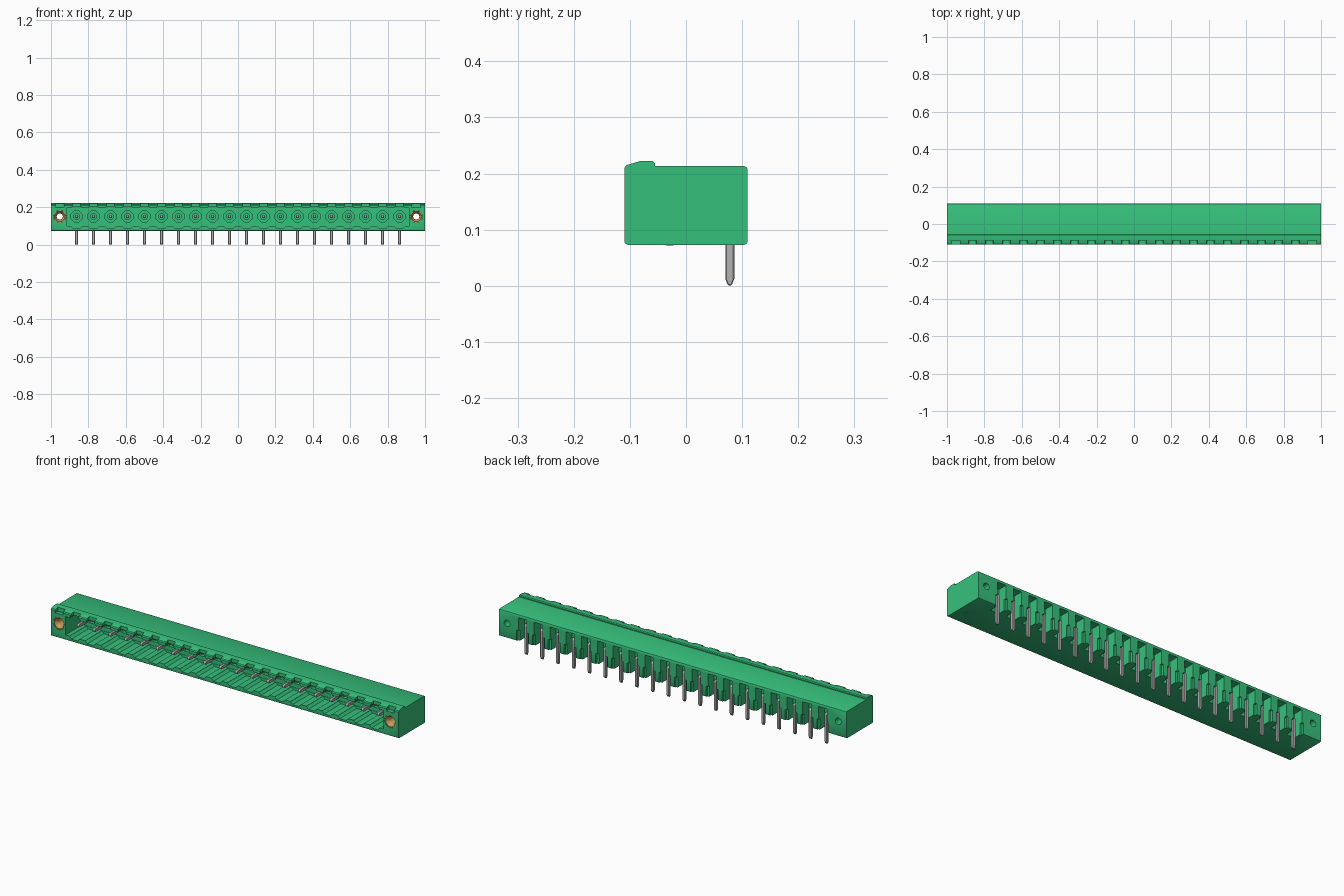
import bpy
import bmesh
import math

cube = bpy.data.objects.get("Cube")
if cube:
    bpy.data.objects.remove(cube, do_unlink=True)

COUNT, PITCH, AXIS_Z, SCREW_X = 20, 0.0909, 0.15, 0.953
pins = [(i - (COUNT - 1) / 2) * PITCH for i in range(COUNT)]
screws = [-SCREW_X, SCREW_X]


def material(name, rgb, metallic=0.0):
    m = bpy.data.materials.new(name)
    m.use_nodes = True
    m.diffuse_color = (*rgb, 1)
    m.node_tree.nodes["Principled BSDF"].inputs["Base Color"].default_value = (*rgb, 1)
    return m


green = material("green plastic", (0.037, 0.53, 0.2))
steel = material("pin metal", (0.45, 0.45, 0.45))
brass = material("brass", (0.55, 0.34, 0.11))


def finish(name, bm, mat):
    bmesh.ops.recalc_face_normals(bm, faces=bm.faces[:])
    mesh = bpy.data.meshes.new(name)
    bm.to_mesh(mesh)
    bm.free()
    mesh.materials.append(mat)
    obj = bpy.data.objects.new(name, mesh)
    bpy.context.collection.objects.link(obj)
    return obj


def prisms(name, profile, axis, lo, hi, mat, offsets=(0,)):
    """Extrude a profile along x (points are y, z) or y (points are x, z), once per x offset."""
    bm = bmesh.new()
    for dx in offsets:
        rings = []
        for t in (lo, hi):
            rings.append([bm.verts.new((t + dx, a, b) if axis == "x" else (a + dx, t, b))
                          for a, b in profile])
        n = len(profile)
        bm.faces.new(rings[0])
        bm.faces.new(rings[1][::-1])
        for i in range(n):
            j = (i + 1) % n
            bm.faces.new((rings[0][i], rings[0][j], rings[1][j], rings[1][i]))
    return finish(name, bm, mat)


def rect(w, z0, z1):
    return [(-w, z0), (w, z0), (w, z1), (-w, z1)]


def disc(r, n, turn=0.0):
    return [(r * math.cos(2 * math.pi * (i + turn) / n),
             AXIS_Z + r * math.sin(2 * math.pi * (i + turn) / n)) for i in range(n)]


def activate(obj):
    bpy.ops.object.select_all(action="DESELECT")
    obj.select_set(True)
    bpy.context.view_layer.objects.active = obj


def cut(target, profile, lo, hi, offsets=(0,)):
    cutter = prisms("cutter", profile, "y", lo, hi, green, offsets)
    cutter.hide_render = True
    mod = target.modifiers.new("cut", "BOOLEAN")
    mod.operation, mod.solver, mod.object = "DIFFERENCE", "EXACT", cutter
    activate(target)
    bpy.ops.object.modifier_apply(modifier=mod.name)
    bpy.data.objects.remove(cutter, do_unlink=True)


# Housing: side outline with rounded corners and the raised front ridge
outline = [(-0.104, 0.073), (0.104, 0.073), (0.108, 0.075), (0.11, 0.079),
           (0.11, 0.207), (0.108, 0.211), (0.104, 0.213), (-0.055, 0.213),
           (-0.055, 0.218), (-0.059, 0.222), (-0.082, 0.222), (-0.106, 0.215),
           (-0.11, 0.21), (-0.11, 0.079), (-0.108, 0.075)]
housing = prisms("housing", outline, "x", -1, 1, green)

# Front cavity, guide channels in its floor and ceiling, and contact recesses
cut(housing, rect(0.915, 0.1, 0.195), -0.2, 0.03)
cut(housing, [(-0.018, 0.087), (0.018, 0.087), (0.03, 0.099), (0.03, 0.12),
              (-0.03, 0.12), (-0.03, 0.099)], -0.2, 0.028, pins)
cut(housing, rect(0.026, 0.18, 0.202), -0.2, 0.028, pins)
cut(housing, disc(0.032, 8, 0.5), 0.0, 0.048, pins)

# Latch notches along the ridge
cut(housing, rect(0.022, 0.199, 0.25), -0.2, -0.088, pins + screws)

# Rear slots that hold the bent pins, with a shallow wider step around them
cut(housing, rect(0.024, 0.05, 0.197), 0.06, 0.2, pins)
cut(housing, rect(0.034, 0.05, 0.13), 0.098, 0.21, pins)

# Screw bores
cut(housing, disc(0.033, 32), -0.2, -0.02, screws)
cut(housing, disc(0.0165, 24), -0.1, 0.2, screws)

# Bent contact pins with chamfered tips
pin_side = [(-0.082, 0.145), (-0.075, 0.142), (0.07, 0.142), (0.07, 0.012),
            (0.0745, 0.001), (0.078, 0), (0.0815, 0.001), (0.086, 0.012),
            (0.086, 0.152), (0.08, 0.158), (-0.075, 0.158), (-0.082, 0.155)]
contacts = prisms("contact_pins", pin_side, "x", -0.0075, 0.0075, steel, pins)
bevel = contacts.modifiers.new("soft edges", "BEVEL")
bevel.width, bevel.segments = 0.002, 1

# Round collars where the pins enter the back of the cavity
collars = prisms("pin_collars", disc(0.018, 12), "y", 0.025, 0.05, green, pins)

# Countersunk threaded inserts, lathed around y
for side, x in (("right", -SCREW_X), ("left", SCREW_X)):
    bm = bmesh.new()
    section = [(0.0325, -0.109), (0.0275, -0.109), (0.025, -0.103), (0.0185, -0.095),
               (0.0168, -0.09), (0.0168, -0.021), (0.0325, -0.021)]
    steps = 32
    rings = [[bm.verts.new((x + r * math.cos(2 * math.pi * k / steps), y,
                            AXIS_Z + r * math.sin(2 * math.pi * k / steps)))
              for r, y in section] for k in range(steps)]
    for k in range(steps):
        a, b = rings[k], rings[(k + 1) % steps]
        for i in range(len(section)):
            j = (i + 1) % len(section)
            bm.faces.new((a[i], a[j], b[j], b[i]))
    insert = finish(side + "_threaded_insert", bm, brass)
    activate(insert)
    bpy.ops.object.shade_smooth_by_angle(angle=math.radians(30))

# Small standoff pads under the housing
pad = [(-0.036, 0.0715), (-0.022, 0.0715), (-0.022, 0.075), (-0.036, 0.075)]
prisms("standoff_pads", pad, "x", -0.007, 0.007, green, screws)

for obj in (housing, collars):
    activate(obj)
    bpy.ops.object.shade_smooth_by_angle(angle=math.radians(31))
